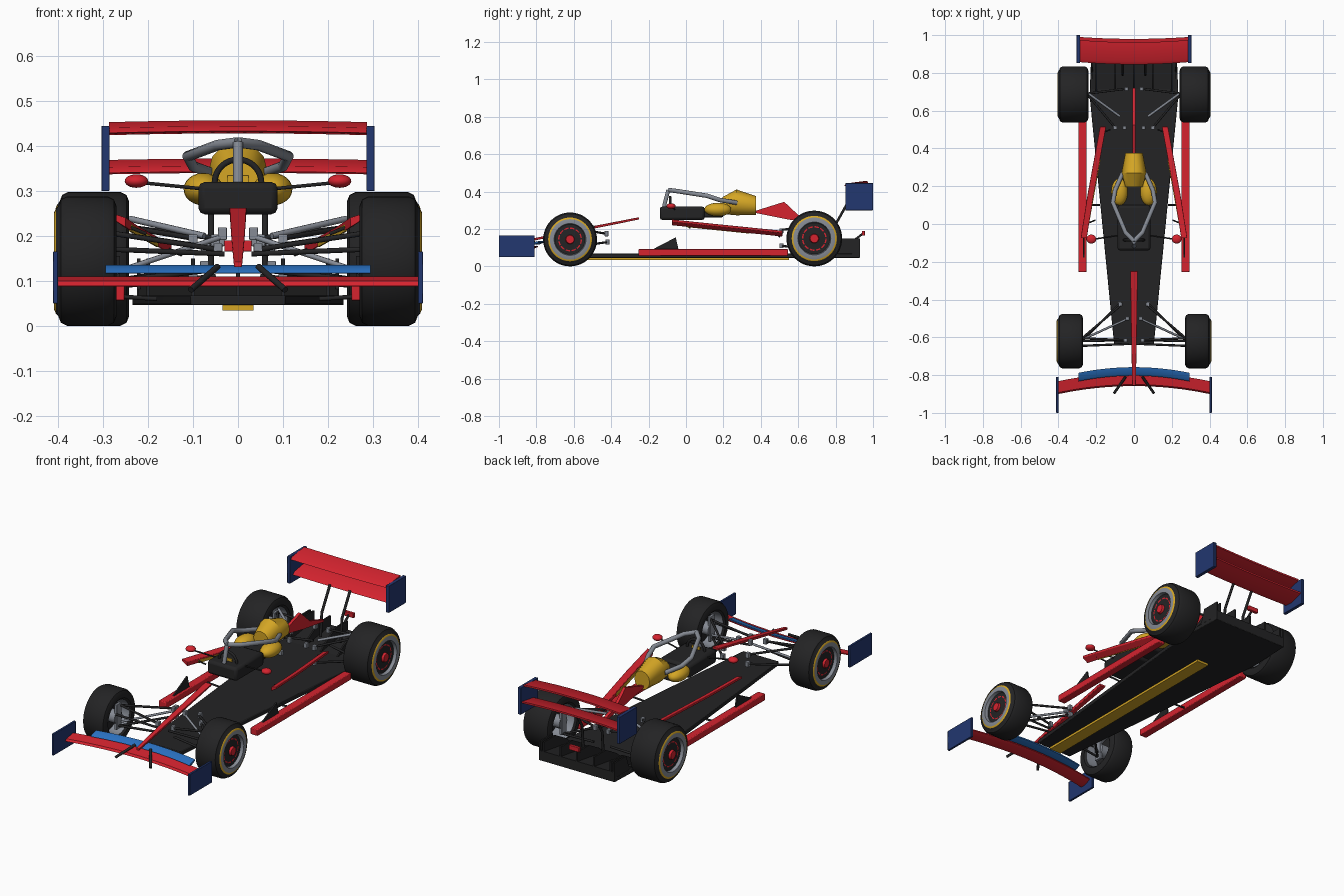
import bpy, bmesh, math
from mathutils import Vector

if "Cube" in bpy.data.objects:
    bpy.data.objects.remove(bpy.data.objects["Cube"])


def mat(name, r, g, b):
    m = bpy.data.materials.new(name)
    m.diffuse_color = (r, g, b, 1)
    m.use_nodes = True
    m.node_tree.nodes["Principled BSDF"].inputs["Base Color"].default_value = m.diffuse_color
    return m


BLACK = mat("black", .017, .017, .018)
RED = mat("red", .66, .017, .028)
GOLD = mat("gold", .66, .38, .018)
GREY = mat("grey", .24, .26, .30)
BLUE = mat("blue", .022, .16, .52)
NAVY = mat("navy", .016, .038, .16)


def finish(bm, name, mats, bevel=0, smooth=True):
    bmesh.ops.recalc_face_normals(bm, faces=bm.faces)
    me = bpy.data.meshes.new(name)
    bm.to_mesh(me)
    bm.free()
    ob = bpy.data.objects.new(name, me)
    bpy.context.collection.objects.link(ob)
    for m in mats if isinstance(mats, (list, tuple)) else [mats]:
        me.materials.append(m)
    if bevel:
        b = ob.modifiers.new("bevel", 'BEVEL')
        b.width, b.segments = bevel, 2
    if smooth:
        bpy.ops.object.select_all(action='DESELECT')
        ob.select_set(True)
        bpy.context.view_layer.objects.active = ob
        bpy.ops.object.shade_smooth_by_angle(angle=math.radians(35))
    return ob


def loft(name, rings, m, bevel=0):
    """Skin equal-length rings of points and cap both ends."""
    bm = bmesh.new()
    vs = [[bm.verts.new(p) for p in r] for r in rings]
    n = len(vs[0])
    for a, b in zip(vs, vs[1:]):
        for i in range(n):
            bm.faces.new((a[i], a[(i + 1) % n], b[(i + 1) % n], b[i]))
    bm.faces.new(vs[0])
    bm.faces.new(vs[-1])
    return finish(bm, name, m, bevel)


def box(name, x0, x1, y0, y1, z0, z1, m, bevel=.002):
    return loft(name, [[(x0, y0, z), (x1, y0, z), (x1, y1, z), (x0, y1, z)] for z in (z0, z1)], m, bevel)


def side_plate(name, yz, x0, x1, m, bevel=0):
    return loft(name, [[(x, y, z) for y, z in yz] for x in (x0, x1)], m, bevel)


def tube(name, pts, r, m):
    cu = bpy.data.curves.new(name, 'CURVE')
    cu.dimensions, cu.bevel_depth, cu.bevel_resolution, cu.use_fill_caps = '3D', r, 3, True
    sp = cu.splines.new('POLY')
    sp.points.add(len(pts) - 1)
    for p, c in zip(sp.points, pts):
        p.co = (*c, 1)
    ob = bpy.data.objects.new(name, cu)
    bpy.context.collection.objects.link(ob)
    cu.materials.append(m)


def ellipsoid(name, c, r, m):
    bm = bmesh.new()
    bmesh.ops.create_uvsphere(bm, u_segments=24, v_segments=12, radius=1)
    for v in bm.verts:
        v.co = Vector(c) + Vector([a * b for a, b in zip(v.co, r)])
    finish(bm, name, m)


def wing(name, half, section, m, sweep=0, lift=0):
    xs = [half * (i / 8 - 1) for i in range(17)]
    loft(name, [[(x, y + sweep * (x / half) ** 2, z + lift * (x / half) ** 2) for y, z in section] for x in xs], m)


def wheel(name, s, y, xi, xo, R, seg=48):
    """Lathe about the axle; each profile step carries a material index."""
    k = R / .149
    prof = [(xo - .06, .004, 0), (xo - .06, .088 * k, 3), (xi + .008, .095 * k, 0), (xi, .105 * k, 0), (xi, R - .022, 0),
            (xi + .006, R - .007, 0), (xi + .02, R, 0), (xo - .02, R, 0), (xo - .006, R - .007, 0),
            (xo, R - .022, 0), (xo + .005, .121 * k, 2), (xo + .009, .112 * k, 3), (xo + .009, .088 * k, 3),
            (xo - .008, .084 * k, 0), (xo - .008, .066 * k, 1), (xo - .008, .059 * k, 0), (xo - .004, .025 * k, 1),
            (xo + .008, .022 * k, 1), (xo + .008, .004, 1)]
    bm = bmesh.new()
    rings = [[bm.verts.new((s * x, y + r * math.cos(t * math.tau / seg), R + r * math.sin(t * math.tau / seg)))
              for t in range(seg)] for x, r, _ in prof]
    for j in range(len(rings) - 1):
        for i in range(seg):
            f = bm.faces.new((rings[j][i], rings[j][(i + 1) % seg], rings[j + 1][(i + 1) % seg], rings[j + 1][i]))
            dotted = j == 14 and i % 4 == 0
            f.material_index = 0 if dotted else prof[j][2]
    bm.faces.new(rings[0])
    bm.faces.new(rings[-1]).material_index = 1
    finish(bm, name, [BLACK, RED, GOLD, GREY])
    # hub and upright on the inner side
    tube(name + "_hub", [(s * (xi + .01), y, R), (s * (xo - .03), y, R)], .035, GREY)
    box(name + "_upright", s * (xi + .005), s * (xi + .02), y - .02, y + .02, R - .06, R + .075, GREY)


# floor, plank and diffuser
outline = [(.105, -.64), (.235, .68), (.225, .93)]
loop = outline + [(-x, y) for x, y in reversed(outline)]
loft("floor", [[(x, y, z) for x, y in loop] for z in (.046, .068)], BLACK, .003)
loft("plank", [[(-.035, -.63, z), (.035, -.63, z), (.035, .55, z), (-.035, .55, z)] for z in (.034, .046)], GOLD)
side_plate("diffuser_ramp", [(.70, .066), (.93, .10), (.93, .06), (.70, .06)], -.222, .222, BLACK)
for i in range(-2, 3):
    x = i * .1
    side_plate("diffuser_fin", [(.70, .065), (.74, .10), (.83, .15), (.93, .15), (.93, .047)], x - .004, x + .004, BLACK)
for s in (-1, 1):
    side_plate("diffuser_side", [(.80, .06), (.83, .15), (.93, .15), (.93, .047), (.80, .047)], s * .217, s * .225, BLACK)

# nose strip
loft("nose", [[(-w, y, z), (w, y, z), (w * .8, y, z - h), (-w * .8, y, z - h)]
              for y, z, w, h in ((-.855, .142, .010, .012), (-.6, .195, .015, .015), (-.25, .263, .020, .012))], RED, .002)

# cockpit tub, steering wheel, headrest, airbox and spine fin
box("cockpit", -.088, .088, -.14, .10, .248, .32, BLACK, .014)
box("cockpit_rear", -.07, .07, .08, .20, .262, .305, BLACK, .01)
tube("steering_wheel", [(.052 * math.cos(a * math.pi / 16), -.085, .318 + .052 * math.sin(a * math.pi / 16))
                        for a in range(33)], .007, BLACK)
box("steering_display", -.025, .025, -.088, -.08, .31, .335, GOLD)


def oval(y, zc, rx, rz, n=12):
    return [(rx * math.cos(i * math.tau / n), y, zc + rz * math.sin(i * math.tau / n)) for i in range(n)]


loft("airbox", [oval(.195, .325, .045, .045), oval(.27, .342, .066, .069), oval(.375, .325, .046, .05)], GOLD)
side_plate("spine_fin", [(.375, .298), (.525, .345), (.60, .275), (.72, .235), (.72, .225), (.55, .25), (.375, .285)],
           -.008, .008, RED)

# halo
tube("halo_pillar", [(0, -.095, .408), (0, -.115, .33), (0, -.12, .27)], .011, GREY)

for s in (-1, 1):
    tube("halo_arm", [(0, -.09, .408), (s * .045, -.045, .402), (s * .112, .115, .377), (s * .10, .18, .355),
                      (s * .06, .27, .34)], .012, GREY)
    ellipsoid("headrest_pad", (s * .077, .17, .304), (.044, .072, .036), GOLD)

    # mirrors
    ellipsoid("mirror", (s * .226, -.08, .322), (.026, .024, .015), RED)
    tube("mirror_stalk", [(s * .08, -.06, .305), (s * .21, -.08, .318)], .004, BLACK)

    # floor edge rail, bargeboard and sloping side beam
    box("floor_rail", s * .252, s * .295, -.255, .545, .056, .092, RED, .004)
    side_plate("bargeboard", [(-.18, .09), (-.055, .155), (-.04, .09)], s * .262, s * .27, BLACK)
    loft("side_beam", [[(s * (x + a), y, z + b) for a, b in ((-.02, -.016), (.012, .004), (.012, .016), (-.02, .006))]
                       for x, y, z in ((.27, -.075, .235), (.235, .15, .212), (.168, .515, .175))], RED, .002)
    loft("beam_trim", [[(s * (x + a), y, z + b) for a, b in ((0, -.012), (.004, -.012), (.004, .004), (0, .004))]
                       for x, y, z in ((.238, .0, .222), (.177, .34, .187))], GOLD)
    for y, z, x in ((.0, .225, .255), (.48, .178, .175)):
        tube("beam_strut", [(s * x, y, z), (s * (x - .05), y + .02, z - .02)], .004, BLACK)

    # wheels
    wheel("front_wheel", s, -.62, .27, .40, .144)
    wheel("rear_wheel", s, .686, .242, .397, .149)

    # front suspension
    for a, b in (((.045, -.615, .17), (.275, -.605, .205)), ((.07, -.43, .175), (.275, -.605, .205)),
                 ((.05, -.615, .125), (.275, -.62, .10)), ((.075, -.42, .13), (.275, -.62, .10)),
                 ((.03, -.635, .16), (.275, -.645, .17))):
        tube("front_wishbone", [(s * a[0], a[1], a[2]), (s * b[0], b[1], b[2])], .006, BLACK)
    tube("front_pushrod", [(s * .03, -.50, .20), (s * .27, -.61, .12)], .006, GREY)
    for x, y, z in ((.045, -.615, .17), (.072, -.425, .175), (.035, -.50, .205), (.075, -.42, .13)):
        box("front_bracket", s * x - .01, s * x + .01, y - .01, y + .01, z - .014, z + .014, GREY)

    # rear suspension
    for a, b in (((.05, .715, .195), (.25, .69, .22)), ((.10, .51, .195), (.25, .69, .22)),
                 ((.05, .715, .11), (.25, .69, .09)), ((.10, .51, .11), (.25, .69, .09))):
        tube("rear_wishbone", [(s * a[0], a[1], a[2]), (s * b[0], b[1], b[2])], .006, BLACK)
    tube("rear_pushrod", [(s * .075, .57, .20), (s * .24, .69, .238)], .007, GREY)
    for x, y, z in ((.05, .51, .19), (.10, .51, .19), (.04, .715, .19), (.10, .51, .11)):
        box("rear_bracket", s * x - .01, s * x + .01, y - .01, y + .01, z - .013, z + .013, GREY)

    # wing endplates, front pylons and rear posts
    box("front_endplate", s * .400, s * .412, -1.0, -.81, .05, .165, NAVY)
    box("rear_endplate", s * .286, s * .304, .852, 1.0, .30, .445, NAVY)
    tube("front_pylon", [(s * .045, -.81, .132), (s * .105, -.895, .08)], .007, BLACK)
    tube("rear_wing_post", [(s * .06, .79, .10), (s * .06, .80, .225), (s * .06, .87, .35)], .007, BLACK)
    tube("rail_strut", [(s * .18, .1, .06), (s * .26, .1, .065)], .005, BLACK)

# front wing
wing("front_wing", .40, [(-.858, .089), (-.85, .10), (-.79, .11), (-.79, .104), (-.83, .088)], RED, sweep=-.042)
wing("front_flap", .295, [(-.803, .117), (-.795, .126), (-.758, .135), (-.758, .128), (-.785, .116)], BLUE, sweep=-.03)

# rear wing and rain light
wing("rear_upper_wing", .287, [(.845, .433), (.86, .444), (.962, .457), (.962, .448), (.89, .428)], RED, sweep=.012, lift=-.004)
wing("rear_lower_wing", .287, [(.865, .343), (.88, .356), (.98, .372), (.98, .363), (.91, .340)], RED, sweep=.010, lift=-.003)
box("rain_light", -.03, .03, .94, .956, .165, .19, RED)
tube("rain_light_stem", [(0, .90, .14), (0, .945, .175)], .006, BLACK)
